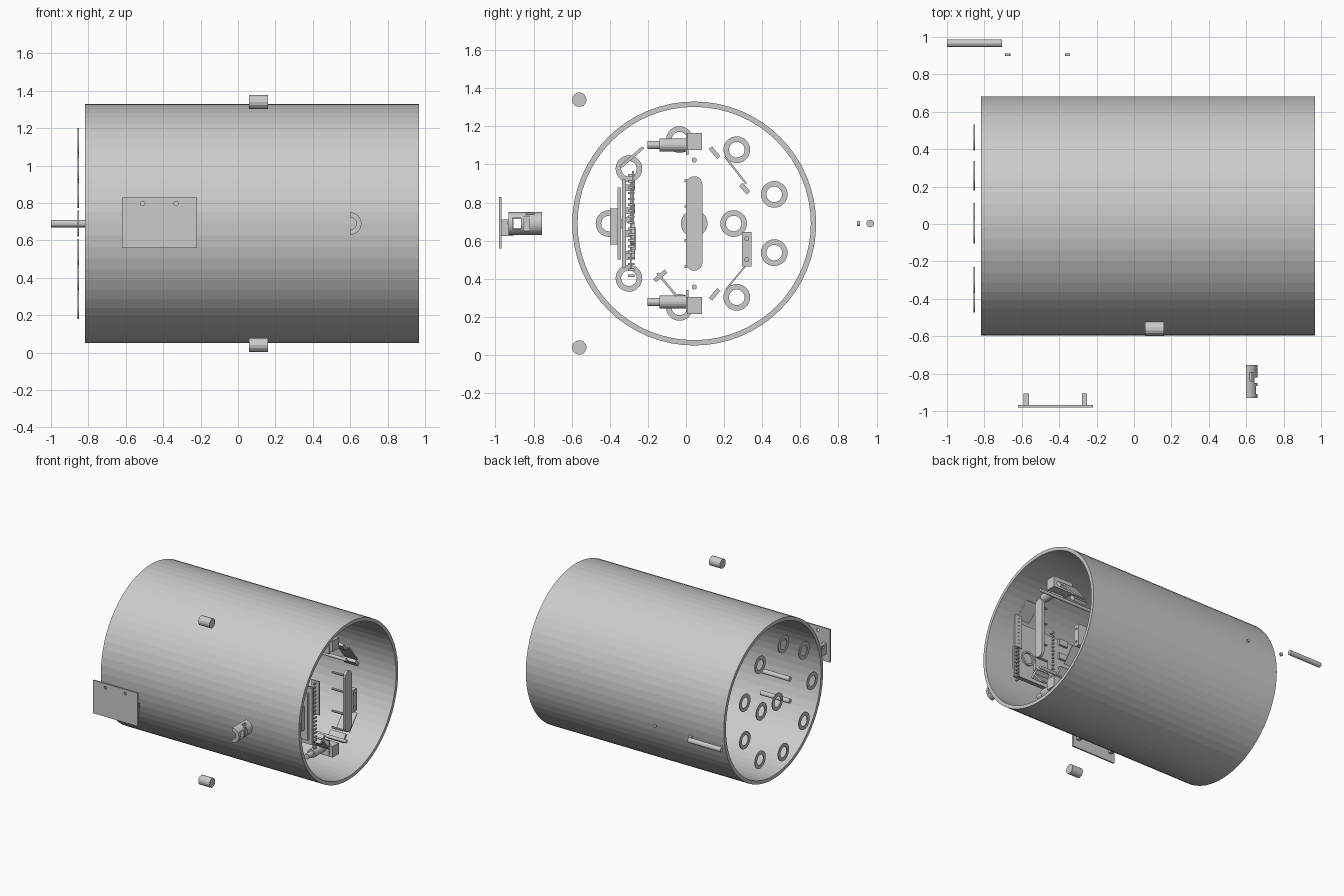
import bpy, bmesh
from math import sin, cos, pi, radians, atan2, hypot
from mathutils import Matrix, Vector

if "Cube" in bpy.data.objects:
    bpy.data.objects.remove(bpy.data.objects["Cube"])

CY, CZ = 0.043, 0.69          # axis of the main tube


def finish(bm, name):
    bmesh.ops.recalc_face_normals(bm, faces=bm.faces)
    me = bpy.data.meshes.new(name)
    bm.to_mesh(me)
    bm.free()
    ob = bpy.data.objects.new(name, me)
    bpy.context.collection.objects.link(ob)
    return ob


def box(name, x, y, z, rot_x=0):
    """Box from (min, max) pairs, optionally turned about x through its centre."""
    bm = bmesh.new()
    mid = Vector([(a + b) / 2 for a, b in (x, y, z)])
    size = [b - a for a, b in (x, y, z)]
    m = Matrix.Translation(mid) @ Matrix.Rotation(rot_x, 4, 'X') @ Matrix.Diagonal((*size, 1))
    bmesh.ops.create_cube(bm, size=1, matrix=m)
    return finish(bm, name)


def rod(name, axis, mid, r, length, seg=16):
    rot = {'X': Matrix.Rotation(pi / 2, 4, 'Y'), 'Y': Matrix.Rotation(pi / 2, 4, 'X'),
           'Z': Matrix.Identity(4)}[axis]
    bm = bmesh.new()
    bmesh.ops.create_cone(bm, cap_ends=True, segments=seg, radius1=r, radius2=r, depth=length,
                          matrix=Matrix.Translation(mid) @ rot)
    return finish(bm, name)


def ring(name, axis, mid, r_out, r_in, length, seg=24, start=0, sweep=2 * pi):
    """Hollow tube about an axis; a partial sweep gets closed ends."""
    full = sweep > 6.28
    bm = bmesh.new()
    rows = []
    for i in range(seg if full else seg + 1):
        a = start + sweep * i / seg
        row = []
        for r, h in ((r_out, -.5), (r_out, .5), (r_in, .5), (r_in, -.5)):
            u, v, w = r * cos(a), r * sin(a), h * length
            off = (w, u, v) if axis == 'X' else (u, w, v)
            row.append(bm.verts.new(Vector(mid) + Vector(off)))
        rows.append(row)
    for i in range(seg):
        a, b = rows[i], rows[(i + 1) % len(rows)]
        for k in range(4):
            n = (k + 1) % 4
            bm.faces.new((a[k], a[n], b[n], b[k]))
    if not full:
        bm.faces.new(rows[0])
        bm.faces.new(rows[-1])
    return finish(bm, name)


def cut(ob, cutters):
    for c in cutters:
        m = ob.modifiers.new("cut", 'BOOLEAN')
        m.operation, m.object, m.solver = 'DIFFERENCE', c, 'EXACT'
        bpy.context.view_layer.objects.active = ob
        bpy.ops.object.modifier_apply(modifier=m.name)
        bpy.data.objects.remove(c)


def strip(name, x, p, q, t):
    """Thin plate whose section runs from p to q in the yz plane."""
    my, mz = (p[0] + q[0]) / 2, (p[1] + q[1]) / 2
    half = hypot(q[0] - p[0], q[1] - p[1]) / 2
    box(name, x, (my - half, my + half), (mz - t / 2, mz + t / 2), atan2(q[1] - p[1], q[0] - p[0]))


# Main shell
ring("outer_tube", 'X', (0.074, CY, CZ), 0.64, 0.612, 1.786, 64)

# Washers at the far end: nine in a circle and two inside
spots = [(CY + .447 * cos(radians(20 + 40 * i)), CZ + .447 * sin(radians(20 + 40 * i))) for i in range(9)]
for i, (y, z) in enumerate(spots + [(CY, CZ), (0.25, CZ)]):
    ring(f"washer_{i}", 'X', (-0.854, y, z), 0.07, 0.041, 0.006, 28)

# Loose pins outside the shell
rod("side_rod", 'X', (-0.852, 0.967, CZ), 0.02, 0.295)
for i, x in enumerate((-0.675, -0.355)):
    rod(f"set_screw_{i}", 'Y', (x, 0.905, CZ), 0.014, 0.014, 12)
for i, z in enumerate((0.04, 1.34)):
    rod(f"cap_pin_{i}", 'X', (0.11, -0.56, z), 0.038, 0.1, 14)

# Front cover plate with two holes and two lugs
plate = box("cover_plate", (-0.62, -0.22), (-0.98, -0.968), (0.56, 0.83))
cut(plate, [rod("hole_cutter", 'Y', (x, -0.974, 0.797), 0.012, 0.1) for x in (-0.51, -0.33)])
for i, x in enumerate((-0.576, -0.265)):
    lug = box(f"cover_lug_{i}", (x - .014, x + .014), (-0.968, -0.905), (0.625, 0.712))
    cut(lug, [rod("hole_cutter", 'X', (x, -0.925, 0.69), 0.009, 0.1)])

# Half sleeve with slots
sleeve = ring("half_sleeve", 'Y', (0.6, -0.843, CZ), 0.06, 0.032, 0.176, 16, -pi / 2, pi)
cut(sleeve, [box("slot_cutter", (0.62, 0.638), (-0.84, -0.795), (0.7, 0.8)),
             box("slot_cutter", (0.62, 0.7), (-0.91, -0.865), (0.66, 0.72)),
             box("slot_cutter", (0.645, 0.7), (-0.85, -0.82), (0.65, 0.73))])

# Stadium-shaped end grip
bm = bmesh.new()
outline = []
for i in range(26):
    a = pi * (i if i < 13 else i - 1) / 12
    outline.append(bm.verts.new((0.945, CY + .043 * cos(a), CZ + (.205 if i < 13 else -.205) + .043 * sin(a))))
face = bm.faces.new(outline)
ext = bmesh.ops.extrude_face_region(bm, geom=[face])
bmesh.ops.translate(bm, vec=(0.022, 0, 0), verts=[v for v in ext['geom'] if isinstance(v, bmesh.types.BMVert)])
finish(bm, "end_grip")

# Two motors with gear blocks, mirrored about the centre height
for s, tag in ((1, "upper"), (-1, "lower")):
    zm = CZ + s * .412
    rod(f"{tag}_motor_body", 'Y', (0.76, -0.07, zm), 0.035, 0.14, 20)
    rod(f"{tag}_motor_shaft", 'Y', (0.76, -0.17, zm), 0.022, 0.065, 16)
    box(f"{tag}_motor_flange", (0.7, 0.82), (0, 0.014), (zm - .052, zm + .063))
    box(f"{tag}_gear_block", (0.67, 0.85), (0.005, 0.085), (zm + s * .018 - .045, zm + s * .018 + .045))
    rod(f"{tag}_guide_pin", 'X', (0.7, CY, CZ + s * .333), 0.013, 0.5, 12)
    # tilted latch beside each motor
    y, z = 0.15, CZ + s * .372
    strip(f"{tag}_latch", (0.72, 0.86), (y - .022, z + s * .026), (y + .022, z - s * .026), .022)
    # pegs on the grip line
    for k, h in enumerate((.225, .09)):
        rod(f"{tag}_grip_peg_{k}", 'X', (0.9, 0.0, CZ + s * h), 0.009, 0.1, 10)

# Slanted links
strip("upper_rear_link", (0.74, 0.86), (0.205, 1.04), (0.315, 0.9), .01)
strip("upper_rear_hook", (0.74, 0.86), (0.288, 0.895), (0.328, 0.85), .025)
strip("lower_rear_link", (0.74, 0.86), (0.21, 0.345), (0.31, 0.465), .008)
strip("upper_front_link", (0.74, 0.86), (-0.345, 0.985), (-0.225, 1.09), .016)
strip("lower_front_link", (0.74, 0.86), (-0.15, 0.43), (-0.05, 0.31), .012)
strip("lower_front_hook", (0.74, 0.86), (-0.165, 0.39), (-0.105, 0.44), .022)

# Upright switch box with screw holes
switch = box("switch_box", (0.75, 0.83), (0.293, 0.345), (0.465, 0.645))
cut(switch, [rod("hole_cutter", 'X', (0.83, 0.319, z), 0.01, 0.04, 12) for z in (0.5, 0.61)])

# Circuit board stack
box("main_board", (0.25, 0.9), (-0.335, -0.315), (0.46, 0.92))
box("carrier_board", (0.28, 0.88), (-0.36, -0.34), (0.5, 0.88))
box("second_board", (0.35, 0.88), (-0.294, -0.286), (0.45, 0.91))
box("back_connector", (0.5, 0.85), (-0.398, -0.36), (0.58, 0.77))
box("board_chip", (0.62, 0.74), (-0.286, -0.262), (0.55, 0.67))
box("tall_tab", (0.86, 0.93), (-0.283, -0.274), (0.69, 0.965))
ring("board_ring", 'Y', (0.8, -0.278, 0.63), 0.06, 0.045, 0.015, 24)
for i in range(4):
    zc = 0.5 + .12 * i
    box(f"chip_{i}", (0.42, 0.5), (-0.286, -0.268), (zc, zc + .05))
    for j in range(2):
        box(f"spacer_{i}_{j}", (0.3 + .54 * j, 0.33 + .54 * j), (-0.316, -0.293), (zc, zc + .035))
for i in range(18):
    for j, x in enumerate((0.55, 0.89)):
        z = 0.41 + .031 * i
        box(f"header_pin_{i}_{j}", (x, x + .012), (-0.305, -0.27), (z, z + .012))

# Long bolts behind the board
for i, z in enumerate((0.71, 0.53)):
    rod(f"long_bolt_{i}", 'X', (-0.6, -0.3, z), 0.019, 0.26)
